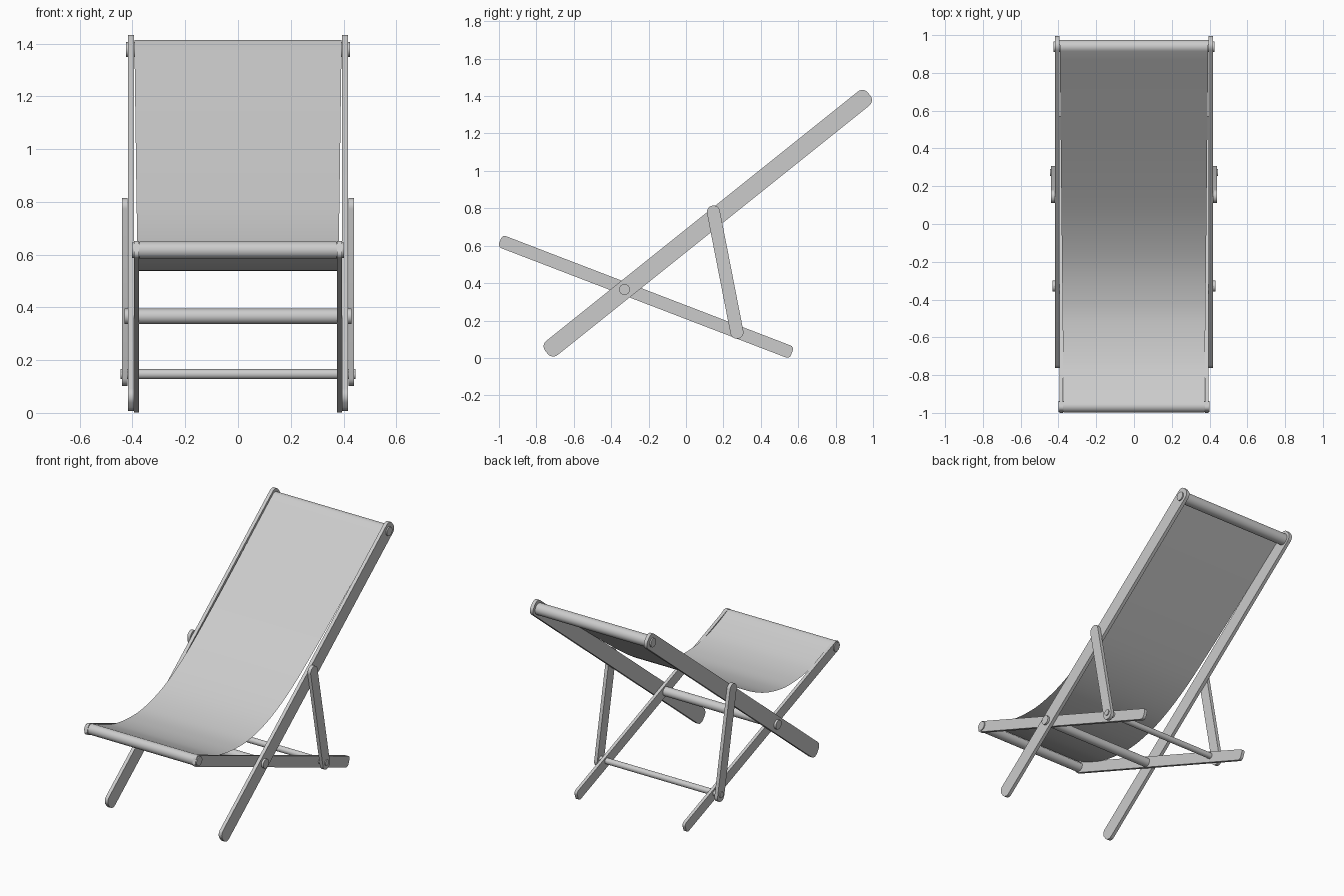
import bpy, bmesh
from math import sin, cos, pi, radians
from mathutils import Vector, Matrix

if "Cube" in bpy.data.objects:
    bpy.data.objects.remove(bpy.data.objects["Cube"])


def finish(bm, name, angle=35):
    bmesh.ops.recalc_face_normals(bm, faces=bm.faces)
    me = bpy.data.meshes.new(name)
    bm.to_mesh(me)
    bm.free()
    ob = bpy.data.objects.new(name, me)
    bpy.context.collection.objects.link(ob)
    bpy.ops.object.select_all(action='DESELECT')
    ob.select_set(True)
    bpy.context.view_layer.objects.active = ob
    bpy.ops.object.shade_smooth_by_angle(angle=radians(angle))
    return ob


def slat(name, a, b, width, r, x0, x1):
    """Flat bar with rounded ends from a to b in the y-z plane."""
    a, b = Vector(a), Vector(b)
    d = (b - a).normalized()
    n = Vector((-d.y, d.x))
    length, h = (b - a).length, width / 2 - r
    outline = []
    corners = [(length - r, h, 0), (r, h, 90), (r, -h, 180), (length - r, -h, 270)]
    for cx, cy, start in corners:
        for i in range(7):
            t = radians(start + 15 * i)
            p = a + d * (cx + r * cos(t)) + n * (cy + r * sin(t))
            outline.append(p)
    bm = bmesh.new()
    face = bm.faces.new([bm.verts.new((x0, p.x, p.y)) for p in outline])
    ext = bmesh.ops.extrude_face_region(bm, geom=[face])
    moved = [v for v in ext['geom'] if isinstance(v, bmesh.types.BMVert)]
    bmesh.ops.translate(bm, verts=moved, vec=(x1 - x0, 0, 0))
    bmesh.ops.remove_doubles(bm, verts=bm.verts, dist=1e-5)
    return finish(bm, name)


def dowel(name, y, z, r, half):
    bm = bmesh.new()
    mat = Matrix.Translation((0, y, z)) @ Matrix.Rotation(pi / 2, 4, 'Y')
    bmesh.ops.create_cone(bm, cap_ends=True, segments=32, radius1=r, radius2=r,
                          depth=2 * half, matrix=mat)
    return finish(bm, name)


# side bars, mirrored left and right
for side, s in (("left", -1), ("right", 1)):
    slat(side + "_back_rail", (-0.746, 0.030), (0.979, 1.410), 0.097, 0.037, s * 0.395, s * 0.417)
    slat(side + "_seat_rail", (-0.994, 0.626), (0.566, 0.027), 0.069, 0.021, s * 0.375, s * 0.395)
    slat(side + "_prop", (0.140, 0.814), (0.279, 0.103), 0.070, 0.0345, s * 0.418, s * 0.440)

# cross dowels
FRONT, TOP = (-0.965, 0.617), (0.938, 1.377)
dowel("front_dowel", *FRONT, 0.029, 0.401)
dowel("top_dowel", *TOP, 0.028, 0.425)
dowel("pivot_dowel", -0.329, 0.366, 0.029, 0.431)
dowel("lower_dowel", 0.272, 0.147, 0.019, 0.446)


# fabric sling: wraps both dowels and sags between them
def arc(c, r, a0, a1, n=24):
    return [Vector((c[0] + r * cos(radians(a0 + (a1 - a0) * i / n)),
                    c[1] + r * sin(radians(a0 + (a1 - a0) * i / n)))) for i in range(n + 1)]


front = arc(FRONT, 0.033, 370, 68)
top = arc(TOP, 0.037, 128, -172)
keys = [front[-1]] + [Vector(p) for p in (
    (-0.86, 0.605), (-0.73, 0.560), (-0.58, 0.539), (-0.42, 0.545), (-0.22, 0.600),
    (0.0, 0.714), (0.25, 0.890), (0.58, 1.143))] + [top[0]]
keys = [2 * keys[0] - keys[1]] + keys + [2 * keys[-1] - keys[-2]]
sag = []
for p0, p1, p2, p3 in zip(keys, keys[1:], keys[2:], keys[3:]):
    for i in range(8):
        t = i / 8
        sag.append(0.5 * (2 * p1 + (p2 - p0) * t + (2 * p0 - 5 * p1 + 4 * p2 - p3) * t * t
                          + (3 * p1 - p0 - 3 * p2 + p3) * t ** 3))
bm = bmesh.new()
rows = []
for p in front[:-1] + sag + top:
    hw = 0.373 + 0.0105 * (p.x + 0.965)
    rows.append([bm.verts.new((x, p.x, p.y)) for x in (-hw, hw)])
for (a, b), (c, d) in zip(rows, rows[1:]):
    bm.faces.new((a, b, d, c))
finish(bm, "fabric_sling", 60)
